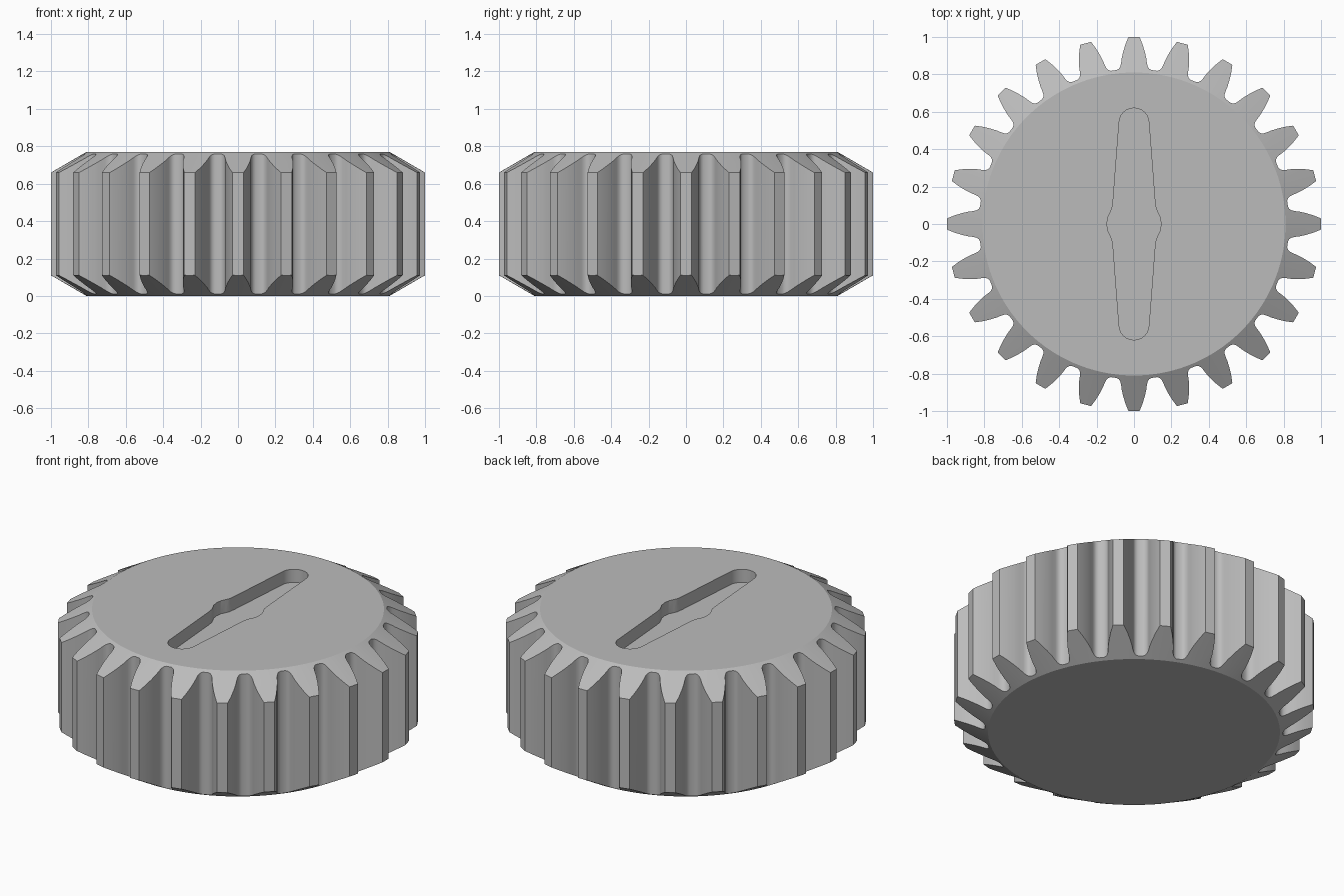
import bpy
import bmesh
from math import sin, cos, pi, radians

HEIGHT = 0.77
TEETH = 24

if "Cube" in bpy.data.objects:
    bpy.data.objects.remove(bpy.data.objects["Cube"])

steel = bpy.data.materials.new("grey steel")
steel.use_nodes = True
GREY = (0.5, 0.5, 0.5, 1)
steel.diffuse_color = GREY
steel.node_tree.nodes["Principled BSDF"].inputs["Base Color"].default_value = GREY


def make_object(name, bm):
    bmesh.ops.recalc_face_normals(bm, faces=bm.faces)
    mesh = bpy.data.meshes.new(name)
    bm.to_mesh(mesh)
    bm.free()
    mesh.materials.append(steel)
    obj = bpy.data.objects.new(name, mesh)
    bpy.context.collection.objects.link(obj)
    return obj


def prism(name, outline, bottom, top):
    bm = bmesh.new()
    face = bm.faces.new([bm.verts.new((x, y, bottom)) for x, y in outline])
    moved = bmesh.ops.extrude_face_region(bm, geom=[face])["geom"]
    verts = [v for v in moved if isinstance(v, bmesh.types.BMVert)]
    bmesh.ops.translate(bm, verts=verts, vec=(0, 0, top - bottom))
    return make_object(name, bm)


def lathe(name, profile, steps):
    bm = bmesh.new()
    verts = [bm.verts.new((r, 0, z)) for r, z in profile]
    edges = [bm.edges.new(pair) for pair in zip(verts, verts[1:])]
    bmesh.ops.spin(bm, geom=verts + edges, cent=(0, 0, 0), axis=(0, 0, 1),
                   angle=2 * pi, steps=steps)
    bmesh.ops.remove_doubles(bm, verts=bm.verts, dist=1e-5)
    return make_object(name, bm)


def boolean(target, cutter, operation):
    mod = target.modifiers.new("cut", "BOOLEAN")
    mod.object = cutter
    mod.operation = operation
    mod.solver = "EXACT"
    bpy.context.view_layer.objects.active = target
    bpy.ops.object.modifier_apply(modifier=mod.name)
    bpy.data.objects.remove(cutter)


# Toothed wheel: one tooth flank, mirrored and repeated round the rim
flank = [(0.03, 1.0), (0.046, 0.96), (0.058, 0.92), (0.066, 0.885), (0.069, 0.86),
         (0.073, 0.842), (0.081, 0.83), (0.093, 0.823)]
tooth = [(-w, r) for w, r in flank[::-1]] + flank
rim = []
for i in range(TEETH):
    a = -2 * pi * i / TEETH
    rim += [(w * cos(a) - r * sin(a), w * sin(a) + r * cos(a)) for w, r in tooth]
gear = prism("gear_wheel", rim, -0.1, HEIGHT + 0.1)

# Bevelled envelope that trims both ends of the teeth
envelope = lathe("bevel_envelope", [(0, 0), (0.81, 0), (1.01, 0.116),
                                    (1.01, HEIGHT - 0.116), (0.81, HEIGHT), (0, HEIGHT)], 120)
boolean(gear, envelope, "INTERSECT")

# Shallow tapered slot with a rounded hub, mirrored from one quarter
quarter = [(0.145, 0), (0.14, 0.035), (0.127, 0.062), (0.117, 0.085), (0.112, 0.12)]
quarter += [(0.08 * cos(radians(d)), 0.54 + 0.08 * sin(radians(d))) for d in range(0, 91, 15)]
half = quarter + [(-x, y) for x, y in quarter[-2::-1]]
slot = half + [(x, -y) for x, y in half[-2:0:-1]]
boolean(gear, prism("slot_cutter", slot, HEIGHT - 0.08, HEIGHT + 0.1), "DIFFERENCE")

# Smooth flanks, sharp edges
bpy.ops.object.select_all(action="DESELECT")
gear.select_set(True)
bpy.context.view_layer.objects.active = gear
bpy.ops.object.shade_smooth_by_angle(angle=radians(28))
